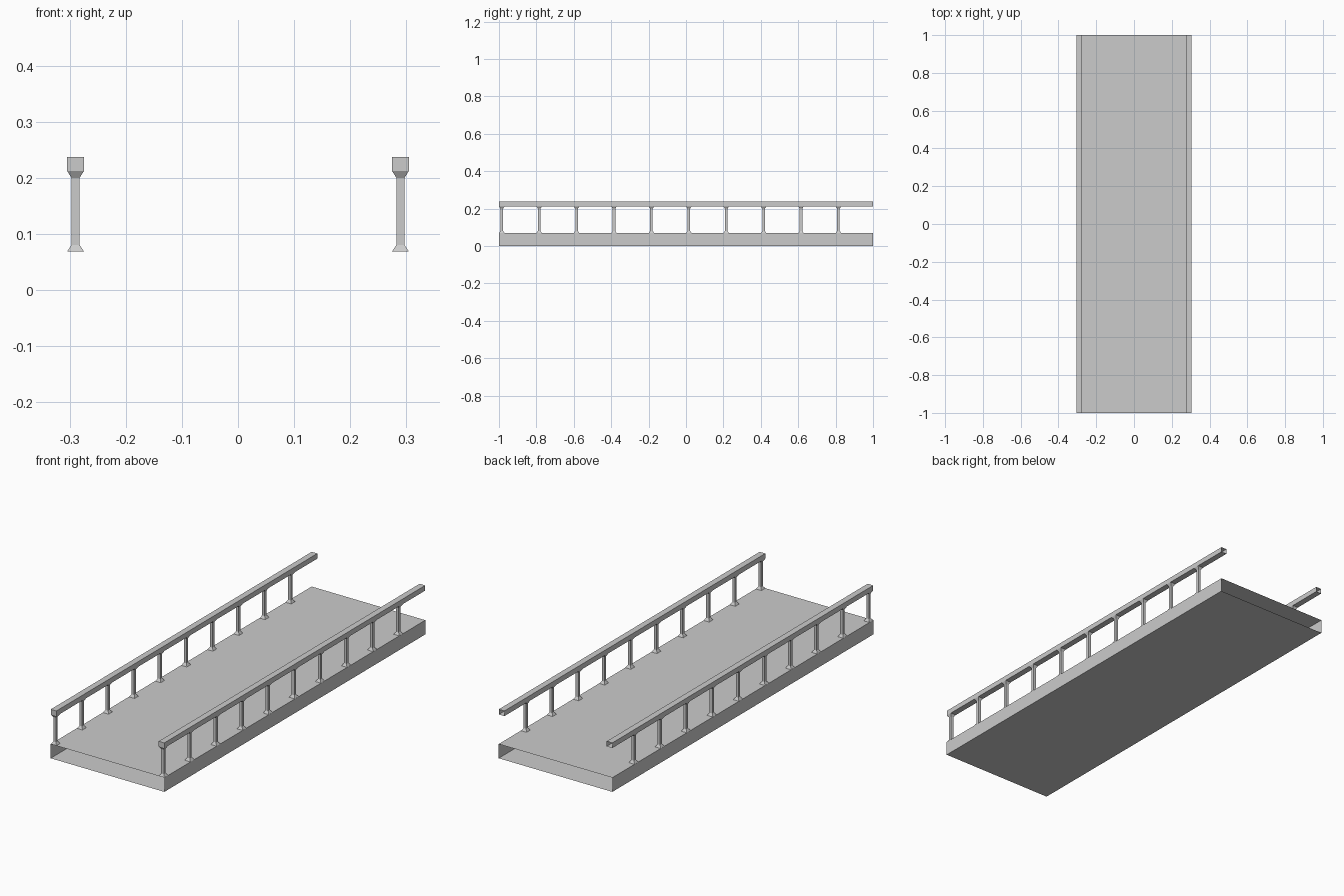
import bpy, bmesh
from mathutils import Vector

if "Cube" in bpy.data.objects:
    bpy.data.objects.remove(bpy.data.objects["Cube"])

DECK_W, DECK_TOP = 0.305, 0.069
RAIL_X, RAIL_HALF = 0.2895, 0.015
BAYS, STEP = 10, 0.2


def make_object(name, bm):
    mesh = bpy.data.meshes.new(name)
    bm.to_mesh(mesh)
    bm.free()
    obj = bpy.data.objects.new(name, mesh)
    bpy.context.collection.objects.link(obj)
    return obj


def open_box(name, lo, hi, open_dirs):
    """Box shell with the faces pointing along open_dirs removed."""
    bm = bmesh.new()
    bmesh.ops.create_cube(bm, size=1)
    bm.normal_update()
    gone = [f for f in bm.faces if any(f.normal.dot(Vector(d)) > 0.9 for d in open_dirs)]
    bmesh.ops.delete(bm, geom=gone, context='FACES')
    for v in bm.verts:
        v.co = [l + (c + 0.5) * (h - l) for c, l, h in zip(v.co, lo, hi)]
    return make_object(name, bm)


def square_post(name, cx, cy, profile):
    """Square baluster lofted through (half width, height) pairs."""
    bm = bmesh.new()
    corners = [(-1, -1), (1, -1), (1, 1), (-1, 1)]
    rings = [[bm.verts.new((cx + sx * r, cy + sy * r, z)) for sx, sy in corners]
             for r, z in profile]
    for a, b in zip(rings, rings[1:]):
        for i in range(4):
            j = (i + 1) % 4
            bm.faces.new((a[i], a[j], b[j], b[i]))
    return make_object(name, bm)


def repeat_both_sides(obj):
    arr = obj.modifiers.new("bays", 'ARRAY')
    arr.count = BAYS
    arr.use_relative_offset = False
    arr.use_constant_offset = True
    arr.constant_offset_displace = (0, STEP, 0)
    obj.modifiers.new("other_side", 'MIRROR').use_axis = (True, False, False)


# Hollow deck, open at both ends
open_box("deck", (-DECK_W, -1, 0), (DECK_W, 1, DECK_TOP), [(0, 1, 0), (0, -1, 0)])

# Handrail bays, closed at the front and open at the back
rail = open_box("handrail", (RAIL_X - RAIL_HALF, -1, 0.2125),
                (RAIL_X + RAIL_HALF, -1 + STEP, 0.2375), [(0, 1, 0)])
repeat_both_sides(rail)

# Balusters with flared foot and head
post = square_post("baluster", RAIL_X, -1 + RAIL_HALF,
                   [(RAIL_HALF, DECK_TOP), (0.007, 0.081), (0.007, 0.2), (RAIL_HALF, 0.2125)])
repeat_both_sides(post)
